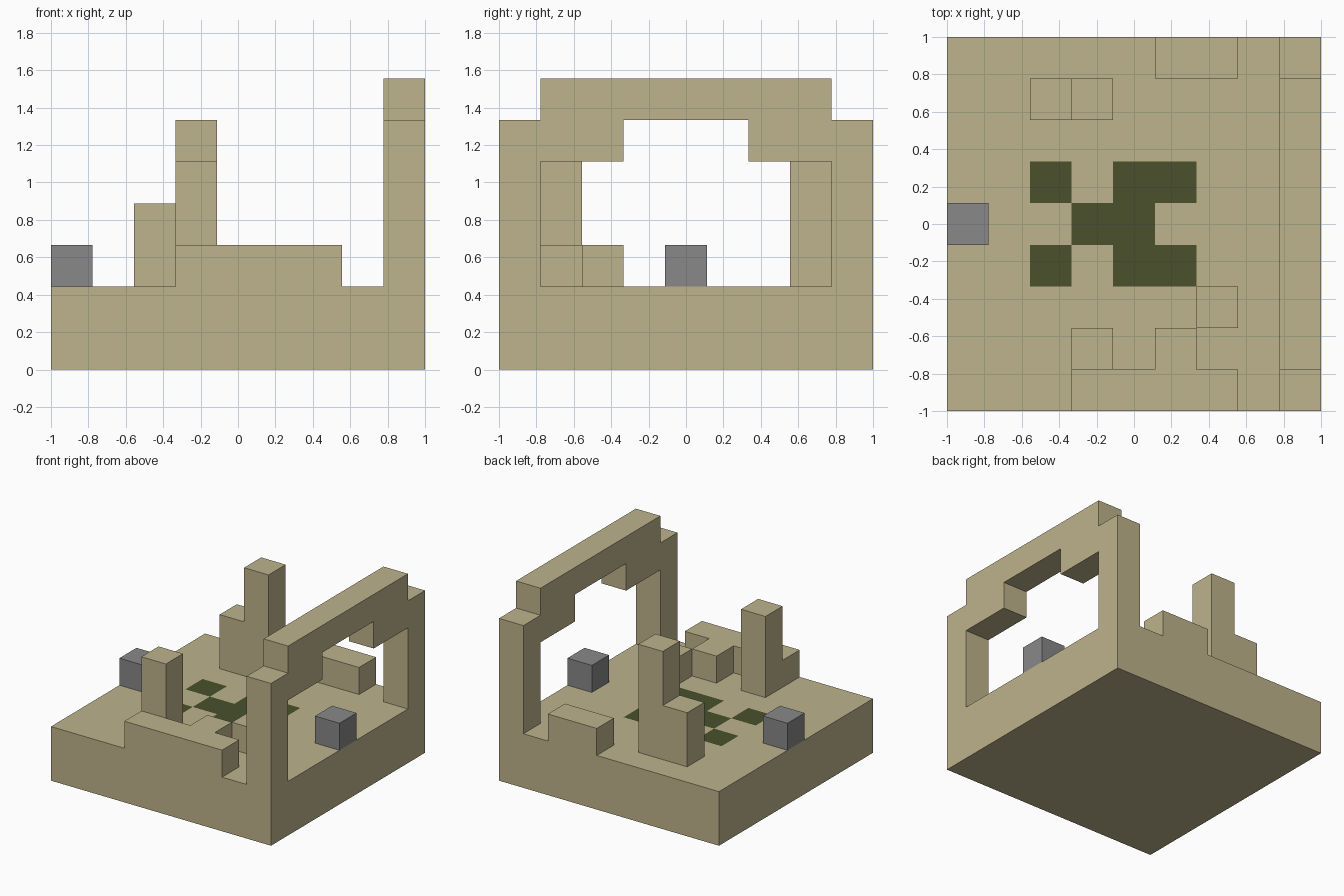
import bpy
import bmesh
from mathutils import Vector

N = 9            # cells along each side
U = 2 / N        # cell size
FLOOR = 2        # base height in cells

if "Cube" in bpy.data.objects:
    bpy.data.objects.remove(bpy.data.objects["Cube"])


def material(name, rgb):
    mat = bpy.data.materials.new(name)
    mat.use_nodes = True
    color = (*rgb, 1)
    mat.diffuse_color = color
    bsdf = next(n for n in mat.node_tree.nodes if n.type == 'BSDF_PRINCIPLED')
    bsdf.inputs["Base Color"].default_value = color
    return mat


SAND = material("sandstone", (0.515, 0.451, 0.262))
STONE = material("grey stone", (0.246, 0.246, 0.246))
MOSS = material("dark moss", (0.067, 0.083, 0.024))


def to_world(cell):
    """Cell coordinates counted from the front right bottom corner."""
    return Vector((cell[0] * U - 1, cell[1] * U - 1, cell[2] * U))


def prism(name, outline, axis, start, depth, mats):
    """Extrude a flat outline, given in cells, along x, y or z."""
    bm = bmesh.new()
    verts = []
    for a, b in outline:
        cell = [a, b]
        cell.insert(axis, start)
        verts.append(bm.verts.new(to_world(cell)))
    face = bm.faces.new(verts)
    push = Vector((0, 0, 0))
    push[axis] = depth * U
    grown = bmesh.ops.extrude_face_region(bm, geom=[face])["geom"]
    moved = [g for g in grown if isinstance(g, bmesh.types.BMVert)]
    bmesh.ops.translate(bm, verts=moved, vec=push)
    bmesh.ops.recalc_face_normals(bm, faces=bm.faces)
    mesh = bpy.data.meshes.new(name)
    bm.to_mesh(mesh)
    bm.free()
    for mat in mats:
        mesh.materials.append(mat)
    obj = bpy.data.objects.new(name, mesh)
    bpy.context.collection.objects.link(obj)
    return obj


def rect(x0, y0, x1, y1):
    return [(x0, y0), (x1, y0), (x1, y1), (x0, y1)]


def block(name, x, y, height, mat=SAND, width=1):
    return prism(name, rect(x, y, x + width, y + 1), 2, FLOOR, height, [mat])


# Base slab, cut along the cell lines so the moss pattern can be painted on top
base = prism("base", rect(0, 0, N, N), 2, 0, FLOOR, [SAND, MOSS])
bm = bmesh.new()
bm.from_mesh(base.data)
for axis in (0, 1):
    normal = Vector((0, 0, 0))
    normal[axis] = 1
    for i in range(1, N):
        bmesh.ops.bisect_plane(bm, geom=bm.verts[:] + bm.edges[:] + bm.faces[:],
                               plane_co=normal * (i * U - 1), plane_no=normal)
moss_rows = {3: (2, 4, 5), 4: (3, 4), 5: (2, 4, 5)}
for face in bm.faces:
    c = face.calc_center_median()
    col, row = int((c.x + 1) / U), int((c.y + 1) / U)
    if face.normal.z > 0.5 and col in moss_rows.get(row, ()):
        face.material_index = 1
bm.to_mesh(base.data)
bm.free()

# Stepped arch along the left edge: one half profile, mirrored in y
half = [(4.5, 7), (1, 7), (1, 6), (0, 6), (0, 2),
        (1, 2), (1, 5), (3, 5), (3, 6), (4.5, 6)]
outer, inner = half[1:5], half[5:9]
mirror = lambda pts: [(N - y, z) for y, z in reversed(pts)]
prism("arch", outer + inner + mirror(inner) + mirror(outer), 0, N - 1, 1, [SAND])

# Ruined front wall with a stub behind it, and a loose block at its corner
prism("front_wall", [(3, 0), (7, 0), (7, 1), (6, 1), (6, 2), (5, 2), (5, 1), (3, 1)],
      2, FLOOR, 1, [SAND])
block("fallen_block", 6, 2, 1)

# Low back wall
block("back_wall", 5, 8, 1, width=2)

# Pillars: a plain one in front, a stepped one at the back
block("front_pillar", 3, 1, 3)
prism("back_pillar", [(2, 2), (4, 2), (4, 6), (3, 6), (3, 4), (2, 4)], 1, 7, 1, [SAND])

# Two marker stones on the centre line
for side, x in (("right", 0), ("left", N - 1)):
    block(side + "_marker_stone", x, 4, 1, STONE)
